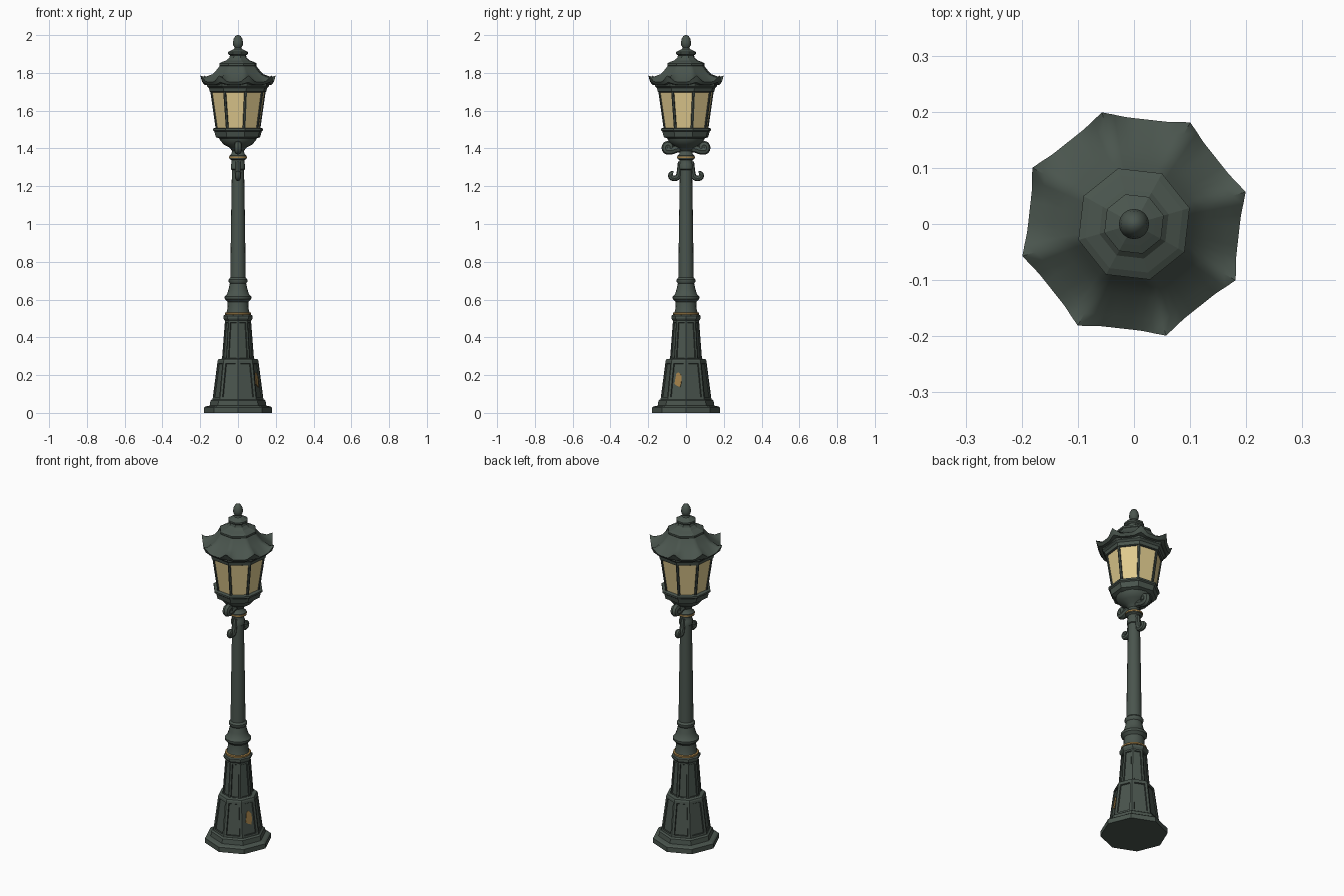
import bpy, bmesh, math, random
from mathutils import Matrix, Vector

cube = bpy.data.objects.get("Cube")
if cube:
    bpy.data.objects.remove(cube, do_unlink=True)


def material(name, rgb):
    m = bpy.data.materials.new(name)
    m.use_nodes = True
    m.diffuse_color = (*rgb, 1)
    m.node_tree.nodes["Principled BSDF"].inputs["Base Color"].default_value = (*rgb, 1)
    return m


IRON = material("green iron", (0.068, 0.090, 0.075))
SEAM = material("dark seam", (0.033, 0.043, 0.037))
GLASS = material("warm glass", (0.74, 0.59, 0.27))
BRASS = material("worn brass", (0.36, 0.215, 0.065))
LANTERN_TURN = math.radians(16)


def finish(bm, name, mats, smooth=False):
    bmesh.ops.recalc_face_normals(bm, faces=bm.faces)
    mesh = bpy.data.meshes.new(name)
    bm.to_mesh(mesh)
    bm.free()
    ob = bpy.data.objects.new(name, mesh)
    bpy.context.collection.objects.link(ob)
    for m in mats:
        mesh.materials.append(m)
    if smooth:
        bpy.ops.object.select_all(action="DESELECT")
        ob.select_set(True)
        bpy.context.view_layer.objects.active = ob
        bpy.ops.object.shade_smooth_by_angle(angle=math.radians(40))
    return ob


def rings(bm, count, sides, place):
    """Stack closed rings of points, skin them and cap both ends."""
    loops = [[bm.verts.new(place(i, 2 * math.pi * s / sides)) for s in range(sides)]
             for i in range(count)]
    for a, b in zip(loops, loops[1:]):
        for s in range(sides):
            t = (s + 1) % sides
            bm.faces.new((a[s], a[t], b[t], b[s]))
    bm.faces.new(loops[0][::-1])
    bm.faces.new(loops[-1])


def lathe(name, profile, sides=8, turn=0.0, mat=IRON, panel=None, panel_mat=IRON):
    """Turn (radius, height) pairs; panel = (z low, z high, frame width, depth)."""
    bm = bmesh.new()

    def place(i, a):
        r, z = profile[i]
        return (r * math.cos(a + turn), r * math.sin(a + turn), z)
    rings(bm, len(profile), sides, place)
    bmesh.ops.recalc_face_normals(bm, faces=bm.faces)
    if panel:
        low, high, frame, depth = panel
        sunk = [f for f in bm.faces if low < f.calc_center_median().z < high
                and abs(f.normal.z) < 0.5]
        bmesh.ops.inset_individual(bm, faces=sunk, thickness=frame, use_even_offset=True)
        edge = bmesh.ops.inset_individual(bm, faces=sunk, thickness=0.003, depth=-depth,
                                          use_even_offset=True)
        for f in edge["faces"]:
            f.material_index = 1
        for f in sunk:
            f.material_index = 2
    return finish(bm, name, [mat, SEAM, panel_mat], smooth=sides > 8)


# Pedestal: stepped plinth and two panelled tiers
lathe("plinth", [(0.18, 0), (0.18, 0.028), (0.172, 0.034), (0.15, 0.038),
                 (0.146, 0.065), (0.136, 0.072)])
lathe("lower_tier", [(0.135, 0.07), (0.108, 0.275), (0.104, 0.284), (0.08, 0.288)],
      panel=(0.1, 0.25, 0.013, 0.006))
lathe("upper_tier", [(0.085, 0.28), (0.069, 0.488), (0.078, 0.5), (0.078, 0.514),
                     (0.066, 0.522)], panel=(0.3, 0.48, 0.009, 0.005))

# Column: turned foot, long shaft and collar
lathe("brass_foot_ring", [(0.06, 0.518), (0.07, 0.521), (0.07, 0.53), (0.06, 0.533)],
      16, mat=BRASS)
lathe("column_foot", [(0.062, 0.53), (0.057, 0.545), (0.055, 0.588), (0.07, 0.603),
                      (0.071, 0.616), (0.058, 0.629), (0.05, 0.655), (0.043, 0.685),
                      (0.05, 0.694), (0.05, 0.706), (0.041, 0.716)], 16)
lathe("shaft", [(0.041, 0.71), (0.037, 1.0), (0.032, 1.3), (0.031, 1.41)], 16)
lathe("collar", [(0.03, 1.285), (0.037, 1.29), (0.037, 1.315), (0.034, 1.32),
                 (0.034, 1.338), (0.046, 1.345), (0.046, 1.362), (0.036, 1.37),
                 (0.031, 1.385)], 16)
lathe("brass_collar_ring", [(0.044, 1.348), (0.048, 1.35), (0.048, 1.357), (0.044, 1.359)],
      16, mat=BRASS)


# Scroll brackets at front and back
def scroll(name, points, thick, side):
    cu = bpy.data.curves.new(name, "CURVE")
    cu.dimensions = "3D"
    cu.bevel_depth = thick
    cu.bevel_resolution = 2
    cu.resolution_u = 5
    cu.use_fill_caps = True
    sp = cu.splines.new("NURBS")
    sp.points.add(len(points) - 1)
    for p, (y, z) in zip(sp.points, points):
        p.co = (0, side * y, z, 1)
    sp.use_endpoint_u = True
    sp.order_u = 3
    cu.materials.append(IRON)
    ob = bpy.data.objects.new(name, cu)
    bpy.context.collection.objects.link(ob)
    bpy.ops.object.select_all(action="DESELECT")
    ob.select_set(True)
    bpy.context.view_layer.objects.active = ob
    bpy.ops.object.convert(target="MESH")
    bpy.ops.object.shade_smooth_by_angle(angle=math.radians(40))


UPPER = [(0.02, 1.402), (0.05, 1.4), (0.075, 1.388), (0.108, 1.388), (0.108, 1.418),
         (0.082, 1.418), (0.086, 1.4)]
LOWER = [(0.028, 1.33), (0.033, 1.275), (0.042, 1.242), (0.08, 1.242), (0.08, 1.268),
         (0.068, 1.266)]
for word, side in (("front", -1), ("back", 1)):
    scroll(word + "_upper_scroll", UPPER, 0.021, side)
    scroll(word + "_lower_scroll", LOWER, 0.015, side)

# Lantern: bowl, sill, glazed body and cornice
lathe("lantern_bowl", [(0.03, 1.385), (0.045, 1.405), (0.075, 1.42), (0.096, 1.445),
                       (0.1, 1.465)], 16)
lathe("lantern_sill", [(0.1, 1.452), (0.122, 1.46), (0.13, 1.49), (0.139, 1.496),
                       (0.139, 1.506), (0.12, 1.509)], turn=LANTERN_TURN)
lathe("lantern_body", [(0.122, 1.498), (0.153, 1.705)], turn=LANTERN_TURN,
      panel=(1.52, 1.69, 0.007, 0.005), panel_mat=GLASS)
lathe("lantern_cornice", [(0.148, 1.697), (0.156, 1.701), (0.16, 1.72), (0.172, 1.73),
                          (0.172, 1.75), (0.15, 1.755)], turn=LANTERN_TURN)

# Roof: eight slopes whose eave corners sweep up into horns
ROOF = [(0.15, 1.735, 0), (0.185, 1.737, 0.4), (0.19, 1.752, 1), (0.174, 1.766, 0.35),
        (0.138, 1.794, 0), (0.114, 1.82, 0), (0.1, 1.838, 0)]


def roof_point(i, a):
    r, z, lift = ROOF[i]
    step = math.pi / 4
    off = (a + step / 2) % step - step / 2
    horn = max(0, 1 - abs(off) / math.radians(12)) * lift
    edge = r * math.cos(step / 2) / math.cos(step / 2 - abs(off))
    edge += 0.017 * horn + 0.012 * lift * (1 - horn)
    a += LANTERN_TURN
    return (edge * math.cos(a), edge * math.sin(a), z + 0.034 * horn)


bm = bmesh.new()
rings(bm, len(ROOF), 64, roof_point)
finish(bm, "roof", [IRON], smooth=True)

lathe("roof_cap", [(0.095, 1.832), (0.103, 1.84), (0.103, 1.85), (0.09, 1.857),
                   (0.064, 1.866), (0.048, 1.88), (0.044, 1.893), (0.055, 1.9),
                   (0.055, 1.91), (0.04, 1.918), (0.024, 1.926)], turn=LANTERN_TURN)
lathe("finial", [(0.024, 1.92), (0.018, 1.934), (0.025, 1.945), (0.027, 1.96),
                 (0.023, 1.98), (0.014, 1.995), (0.004, 2.0)], 16)

# Worn patch on one panel of the lower tier
random.seed(3)
bm = bmesh.new()
patch = [bm.verts.new((0, 0.024 * k * math.cos(a), 0.044 * k * math.sin(a)))
         for a, k in ((math.pi * i / 6, random.uniform(0.7, 1.05)) for i in range(12))]
face = bm.faces.new(patch)
top = bmesh.ops.extrude_face_region(bm, geom=[face])
bmesh.ops.translate(bm, vec=Vector((0.005, 0, 0)),
                    verts=[g for g in top["geom"] if isinstance(g, bmesh.types.BMVert)])
place = (Matrix.Rotation(-math.pi / 8, 4, "Z") @ Matrix.Translation((0.104, 0, 0.175))
         @ Matrix.Rotation(math.radians(-7), 4, "Y"))
bmesh.ops.transform(bm, matrix=place, verts=bm.verts)
finish(bm, "worn_patch", [BRASS])
